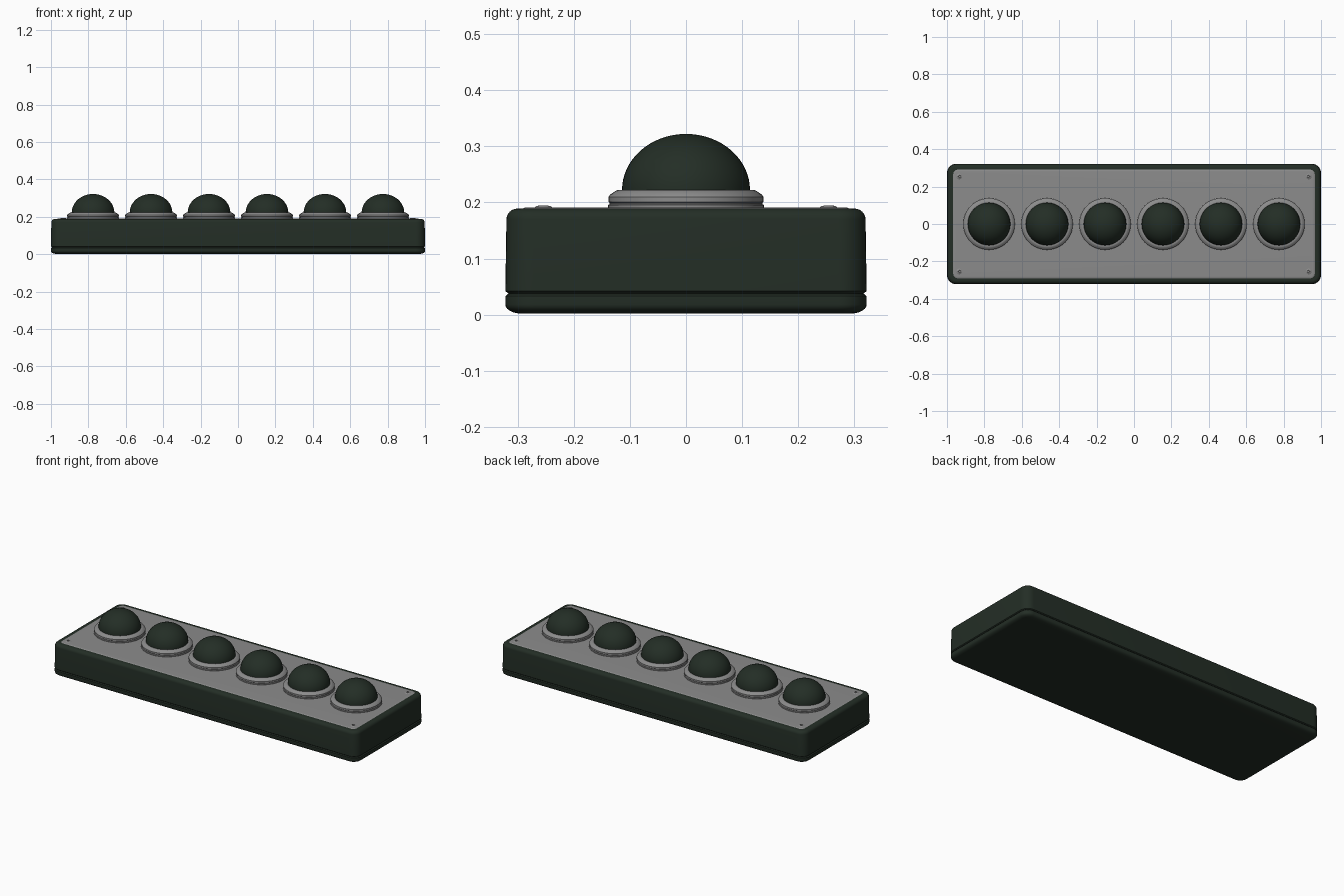
import bpy, bmesh, math
from math import sin, cos, pi, radians

if "Cube" in bpy.data.objects:
    bpy.data.objects.remove(bpy.data.objects["Cube"], do_unlink=True)


def material(name, rgb):
    m = bpy.data.materials.new(name)
    m.use_nodes = True
    m.diffuse_color = (*rgb, 1)
    bsdf = m.node_tree.nodes["Principled BSDF"]
    bsdf.inputs["Base Color"].default_value = (*rgb, 1)
    bsdf.inputs["Roughness"].default_value = 0.6
    return m


GREEN = material("dark green", (0.017, 0.027, 0.019))
GREY = material("metal grey", (0.26, 0.26, 0.26))


def finish(name, bm, mat, angle=35):
    bmesh.ops.recalc_face_normals(bm, faces=bm.faces)
    mesh = bpy.data.meshes.new(name)
    bm.to_mesh(mesh)
    bm.free()
    mesh.materials.append(mat)
    ob = bpy.data.objects.new(name, mesh)
    bpy.context.collection.objects.link(ob)
    bpy.ops.object.select_all(action="DESELECT")
    ob.select_set(True)
    bpy.context.view_layer.objects.active = ob
    bpy.ops.object.shade_smooth_by_angle(angle=radians(angle))
    return ob


def loft(name, loops, mat):
    """Skin equal-length loops of points and cap both ends."""
    bm = bmesh.new()
    rings = [[bm.verts.new(p) for p in loop] for loop in loops]
    n = len(rings[0])
    for a, b in zip(rings, rings[1:]):
        for i in range(n):
            j = (i + 1) % n
            bm.faces.new((a[i], a[j], b[j], b[i]))
    bm.faces.new(rings[0])
    bm.faces.new(rings[-1])
    return finish(name, bm, mat)


def rounded_rect(hx, hy, r, z, inset, steps=8):
    hx, hy, r = hx - inset, hy - inset, max(r - inset, 0.004)
    pts = []
    for q, (sx, sy) in enumerate(((1, 1), (-1, 1), (-1, -1), (1, -1))):
        for k in range(steps + 1):
            a = (q + k / steps) * pi / 2
            pts.append((sx * (hx - r) + r * cos(a), sy * (hy - r) + r * sin(a), z))
    return pts


def slab(name, hx, hy, r, profile, mat):
    return loft(name, [rounded_rect(hx, hy, r, z, d) for z, d in profile], mat)


def lathe(name, x, y, profile, mat, n=48):
    return loft(name, [[(x + r * cos(2 * pi * i / n), y + r * sin(2 * pi * i / n), z)
                        for i in range(n)] for r, z in profile], mat)


def arc(z, inset, rz, ri, start, end, steps=6):
    """Quarter-round edge as (z, inset) pairs."""
    return [(z + rz * sin(a), inset - ri * cos(a)) for a in
            (radians(start + (end - start) * k / steps) for k in range(steps + 1))]


# Housing: base tray, recessed seam, upper shell with rounded rim
slab("base_tray", 1, 0.322, 0.05,
     arc(0.018, 0.028, 0.016, 0.028, -90, 0) + [(0.033, 0), (0.037, 0.005)], GREEN)
slab("seam", 1, 0.322, 0.05, [(0.034, 0.006), (0.042, 0.006)], GREEN)
slab("upper_shell", 1, 0.322, 0.05,
     [(0.038, 0.005), (0.042, 0)] + arc(0.17, 0.022, 0.019, 0.02, 0, 90), GREEN)

# Top plate with softened border
slab("top_plate", 0.968, 0.292, 0.025,
     [(0.18, 0), (0.188, 0), (0.1905, 0.004), (0.191, 0.012)], GREY)

# Row of domed buttons in stepped collars
COLLAR = [(0.139, 0.185), (0.139, 0.195), (0.136, 0.197), (0.136, 0.199),
          (0.138, 0.201), (0.138, 0.21), (0.135, 0.214), (0.126, 0.22),
          (0.122, 0.222), (0.115, 0.222)]
DOME = [(0.114, 0.2), (0.114, 0.222)]
DOME += [(0.114 * cos(a), 0.222 + 0.1 * sin(a))
         for a in (k * pi / 32 for k in range(1, 16))] + [(0.003, 0.322)]
for i in range(6):
    x = (i - 2.5) * 0.31
    lathe(f"button_collar_{i + 1}", x, 0, COLLAR, GREY)
    lathe(f"button_dome_{i + 1}", x, 0, DOME, GREEN)

# Corner screws: low domed heads with a recessed hexagonal socket
for i, (sx, sy) in enumerate(((1, 1), (-1, 1), (-1, -1), (1, -1))):
    x, y = sx * 0.934, sy * 0.254
    lathe(f"corner_screw_{i + 1}", x, y,
          [(0.016, 0.188), (0.016, 0.191), (0.012, 0.1935), (0.007, 0.1945),
           (0.006, 0.191)], GREY, 12)
